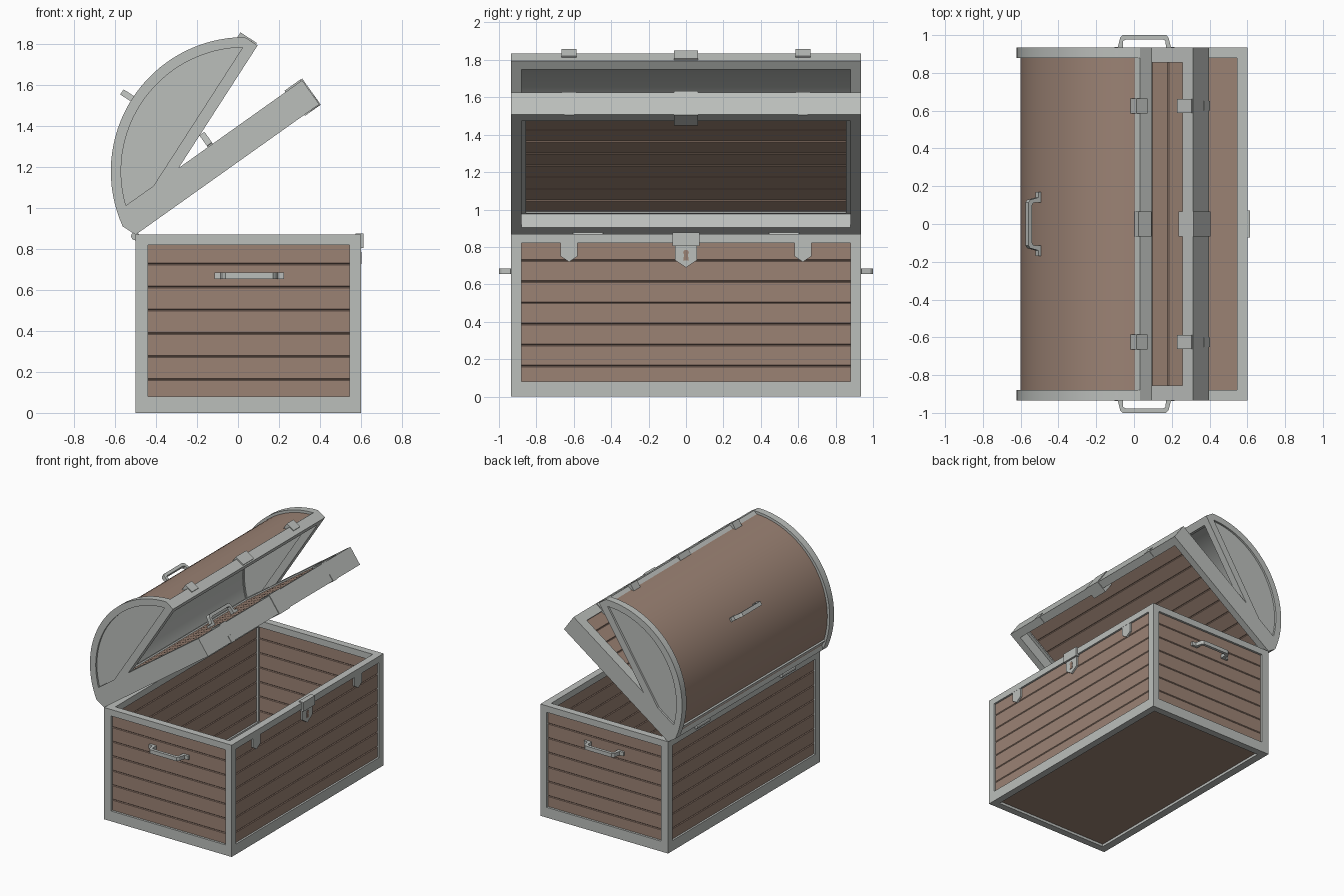
import bpy, bmesh, math
from itertools import product
from mathutils import Matrix, Vector

if "Cube" in bpy.data.objects:
    bpy.data.objects.remove(bpy.data.objects["Cube"])


def material(name, rgb):
    m = bpy.data.materials.new(name)
    m.use_nodes = True
    m.diffuse_color = (*rgb, 1)
    m.node_tree.nodes["Principled BSDF"].inputs["Base Color"].default_value = (*rgb, 1)
    return m


METAL = material("grey metal", (0.50, 0.52, 0.50))
WOOD = material("brown wood", (0.33, 0.225, 0.175))

# Local frames: box is upright, both lids swing about the back top edge
BOX = Matrix.Identity(4)
HINGE = Matrix.Translation((-0.5, 0, 0.87))
TRAY = HINGE @ Matrix.Rotation(math.radians(-35.4), 4, 'Y')
DOME = HINGE @ Matrix.Rotation(math.radians(-57.2), 4, 'Y')


def finish(name, bm, mat, frame=BOX, smooth=False):
    bmesh.ops.recalc_face_normals(bm, faces=bm.faces)
    me = bpy.data.meshes.new(name)
    bm.to_mesh(me)
    bm.free()
    me.materials.append(mat)
    ob = bpy.data.objects.new(name, me)
    ob.matrix_world = frame
    bpy.context.collection.objects.link(ob)
    if smooth:
        bpy.ops.object.select_all(action='DESELECT')
        ob.select_set(True)
        bpy.context.view_layer.objects.active = ob
        bpy.ops.object.shade_smooth_by_angle(angle=math.radians(30))
    return ob


def add_box(bm, lo, hi):
    lo, hi = Vector(lo), Vector(hi)
    m = Matrix.Translation((lo + hi) / 2) @ Matrix.Diagonal((*(hi - lo), 1))
    return bmesh.ops.create_cube(bm, size=1, matrix=m)


def box(name, lo, hi, mat, frame=BOX):
    bm = bmesh.new()
    add_box(bm, lo, hi)
    return finish(name, bm, mat, frame)


def planks(name, lo, hi, axis, count, frame=BOX):
    """Row of chamfered boards stacked along one axis."""
    bm = bmesh.new()
    step = (hi[axis] - lo[axis]) / count
    for i in range(count):
        a, b = list(lo), list(hi)
        a[axis] = lo[axis] + i * step
        b[axis] = a[axis] + step
        add_box(bm, a, b)
    bmesh.ops.bevel(bm, geom=bm.edges[:], offset=0.005, segments=1, affect='EDGES')
    return finish(name, bm, WOOD, frame)


def lattice(name, cuts, solid, frame=BOX):
    """One seamless framework from the solid cells of a grid."""
    bm = bmesh.new()
    n = [len(c) - 1 for c in cuts]
    cells = {c for c in product(*map(range, n)) if solid(*c)}
    for c in cells:
        for ax, d in product(range(3), (0, 1)):
            near = list(c)
            near[ax] += 2 * d - 1
            if tuple(near) in cells:
                continue
            u, v = (ax + 1) % 3, (ax + 2) % 3
            quad = []
            for du, dv in ((0, 0), (1, 0), (1, 1), (0, 1)):
                p = [0, 0, 0]
                p[ax], p[u], p[v] = cuts[ax][c[ax] + d], cuts[u][c[u] + du], cuts[v][c[v] + dv]
                quad.append(bm.verts.new(p))
            bm.faces.new(quad)
    bmesh.ops.remove_doubles(bm, verts=bm.verts, dist=1e-5)
    return finish(name, bm, METAL, frame)


def prism(name, pts, place, depth, mat, frame=BOX, smooth=False):
    """Extrude a flat outline; place maps (a, b, depth) to a point."""
    bm = bmesh.new()
    lo = [bm.verts.new(place(a, b, depth[0])) for a, b in pts]
    hi = [bm.verts.new(place(a, b, depth[1])) for a, b in pts]
    bm.faces.new(lo)
    bm.faces.new(hi)
    for i in range(len(pts)):
        j = (i + 1) % len(pts)
        bm.faces.new((lo[i], lo[j], hi[j], hi[i]))
    return finish(name, bm, mat, frame, smooth)


def handle(name, frame):
    """Footed grip running along local x, rising along local z."""
    half = [(-.17, 0), (-.17, .02), (-.14, .022), (-.128, .072), (-.115, .085)]
    inner = [(-.098, .062), (-.112, .055), (-.115, 0)]
    pts = half + [(-a, b) for a, b in half[::-1]] + [(-a, b) for a, b in inner[::-1]] + inner
    prism(name, pts, lambda a, b, d: (a, d, b), (-.015, .015), METAL, frame)


def both(f):
    for side, s in (("left", 1), ("right", -1)):
        f(side, s)


# Box: framework, boards and floor
lattice("box_frame", [(-.5, -.44, .545, .6), (-.935, -.88, .88, .935), (0, .08, .82, .87)],
        lambda *c: sum(i in (0, 2) for i in c) >= 2)
planks("front_boards", (.555, -.9, .05), (.585, .9, .84), 2, 7)
planks("back_boards", (-.485, -.9, .05), (-.455, .9, .84), 2, 7)
planks("left_boards", (-.46, .89, .05), (.57, .918, .84), 2, 7)
planks("right_boards", (-.46, -.918, .05), (.57, -.89, .84), 2, 7)
box("floor", (-.46, -.9, .02), (.57, .9, .06), WOOD)

# Tray lid: deep recess below, boards framed by a wider upper ring
lattice("tray_frame", [(0, .06, .07, 1.03, 1.04, 1.1), (-.935, -.88, -.855, .855, .88, .935),
                       (0, .086, .144)],
        lambda i, j, k: i in (0, 4) or j in (0, 4) or (k == 1 and (i != 2 or j != 2)), TRAY)
planks("tray_boards", (.06, -.87, .097), (1.04, .87, .132), 0, 9, TRAY)

# Domed lid
RADIUS, MID, WALL = .655, .55, .075
CENTRE = WALL - math.sqrt(RADIUS ** 2 - MID ** 2)


def arc(r, base, n=32):
    t = math.acos((base - CENTRE) / r)
    return [(MID + r * math.sin(t - 2 * t * i / n), CENTRE + r * math.cos(t - 2 * t * i / n))
            for i in range(n + 1)]


def upright(a, b, d):
    return (a, d, b)


def dome_end(side, s):
    base = .056
    outer = arc(RADIUS, WALL) + [(0, 0), (1.1, 0)]
    inner = arc(RADIUS - .05, base) + [(.2, base), (.9, base)]
    bm = bmesh.new()
    loops = [[bm.verts.new((a, s * y, b)) for a, b in pts]
             for y, pts in ((.935, outer), (.88, outer), (.88, inner), (.935, inner))]
    for k in range(4):
        p, q = loops[k], loops[(k + 1) % 4]
        for i in range(len(p)):
            j = (i + 1) % len(p)
            bm.faces.new((p[i], p[j], q[j], q[i]))
    finish(side + "_dome_rim", bm, METAL, DOME, True)
    prism(side + "_dome_panel", arc(RADIUS - .04, .04), upright, (s * .895, s * .92),
          METAL, DOME, True)


both(dome_end)
BARREL = RADIUS - .02
prism("barrel_boards", arc(BARREL, .06) + arc(BARREL - .012, .06)[::-1], upright,
      (-.9, .9), WOOD, DOME, True)
prism("barrel_lining", arc(BARREL - .012, .06) + arc(BARREL - .025, .06)[::-1], upright,
      (-.9, .9), METAL, DOME, True)
for name, a, b in (("dome_front_rail", 1.1, 1.045), ("dome_back_rail", 0, .055)):
    prism(name, [(a, 0), (a, WALL), (b, WALL + .02), (b, 0)], upright, (-.88, .88), METAL, DOME)

# Handles on the ends, the dome and the tray
handle("left_handle", Matrix.Translation((.055, .915, .67)) @ Matrix.Rotation(-math.pi / 2, 4, 'X'))
handle("right_handle", Matrix.Translation((.055, -.915, .67)) @ Matrix.Rotation(math.pi / 2, 4, 'X'))
TURN = Matrix.Rotation(math.pi / 2, 4, 'Z')
handle("dome_handle", DOME @ Matrix.Translation((MID, 0, CENTRE + BARREL - .005)) @ TURN)
handle("tray_handle", TRAY @ Matrix.Translation((MID, 0, .13)) @ TURN)


# Clasps, lock and hinges
def facing(a, b, d):
    return (d, a, b)


def fittings(side, s):
    y = s * .625
    prism(side + "_catch", [(y - .045, .83), (y + .045, .83), (y + .045, .75), (y, .72),
                            (y - .045, .75)], facing, (.57, .599), METAL)
    box(side + "_dome_clasp", (1.05, y - .04, .035), (1.108, y + .04, .105), METAL, DOME)
    box(side + "_tray_clasp_top", (1.0, y - .037, .1), (1.095, y + .037, .152), METAL, TRAY)
    box(side + "_tray_clasp_front", (1.05, y - .025, -.004), (1.104, y + .025, .05), METAL, TRAY)
    bm = bmesh.new()
    bmesh.ops.create_cone(bm, cap_ends=True, segments=16, radius1=.02, radius2=.02, depth=.16,
                          matrix=Matrix.Translation((-.502, s * .525, .863))
                          @ Matrix.Rotation(math.pi / 2, 4, 'X'))
    finish(side + "_hinge", bm, METAL, BOX, True)


both(fittings)
box("dome_centre_clasp", (1.05, -.065, .01), (1.108, .065, .09), METAL, DOME)
box("tray_centre_clasp", (1.01, -.065, -.006), (1.105, .065, .15), METAL, TRAY)
box("lock_clasp", (.575, -.072, .805), (.614, .072, .877), METAL)
prism("lock_plate", [(-.06, .82), (.06, .82), (.06, .73), (0, .69), (-.06, .73)],
      facing, (.57, .599), METAL)
ring = [(.015 * math.sin(t), .77 + .015 * math.cos(t))
        for t in (math.radians(-140 + 28 * i) for i in range(11))]
prism("keyhole", ring + [(.015, .728), (-.015, .728)], facing, (.595, .602), WOOD)
